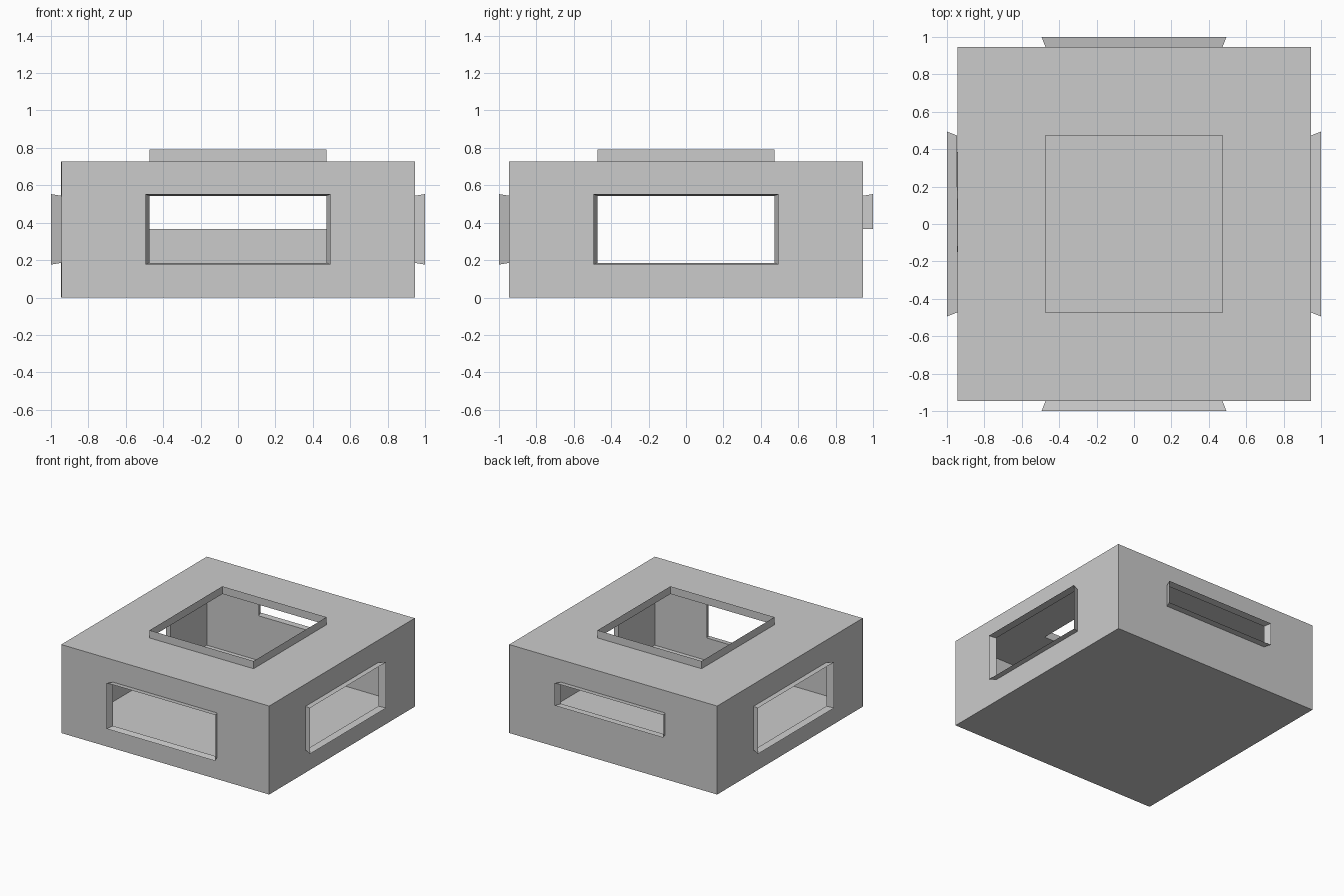
import bpy, math
from mathutils import Matrix, Vector

if "Cube" in bpy.data.objects:
    bpy.data.objects.remove(bpy.data.objects["Cube"])

H = 0.945      # half width of the box
TOP = 0.727    # height of the box
HOLE = 0.473   # half width of every opening


def rect(x, z0, z1, y):
    return [(-x, y, z0), (x, y, z0), (x, y, z1), (-x, y, z1)]


def make(name, verts, faces, matrix=Matrix()):
    mesh = bpy.data.meshes.new(name)
    mesh.from_pydata([matrix @ Vector(v) for v in verts], [], faces)
    mesh.update()
    obj = bpy.data.objects.new(name, mesh)
    bpy.context.collection.objects.link(obj)
    return obj


def ring(name, outer, inner, matrix):
    """Four quads bridging two rectangles."""
    faces = [(i, (i + 1) % 4, (i + 1) % 4 + 4, i + 4) for i in range(4)]
    return make(name, outer + inner, faces, matrix)


# Side walls with openings and flared thin frames; the back opening is half height
for side, angle, low, low_flare in (("front", 0, 0.185, 0.176),
                                    ("right", 90, 0.185, 0.176),
                                    ("back", 180, 0.367, 0.367),
                                    ("left", 270, 0.185, 0.176)):
    turn = Matrix.Rotation(math.radians(angle), 4, 'Z')
    hole = rect(HOLE, low, 0.544, -H)
    ring(side + "_wall", rect(H, 0, TOP, -H), hole, turn)
    ring(side + "_window_frame", hole, rect(0.494, low_flare, 0.553, -1.0), turn)

# Roof with a square opening and a straight upright collar
tip = Matrix.Rotation(math.radians(-90), 4, 'X')
roof_hole = rect(HOLE, -HOLE, HOLE, -TOP)
ring("roof", rect(H, -H, H, -TOP), roof_hole, tip)
ring("roof_collar", roof_hole, rect(HOLE, -HOLE, HOLE, -0.79), tip)

# Closed floor
make("floor", [(-H, -H, 0), (-H, H, 0), (H, H, 0), (H, -H, 0)], [(0, 1, 2, 3)])
